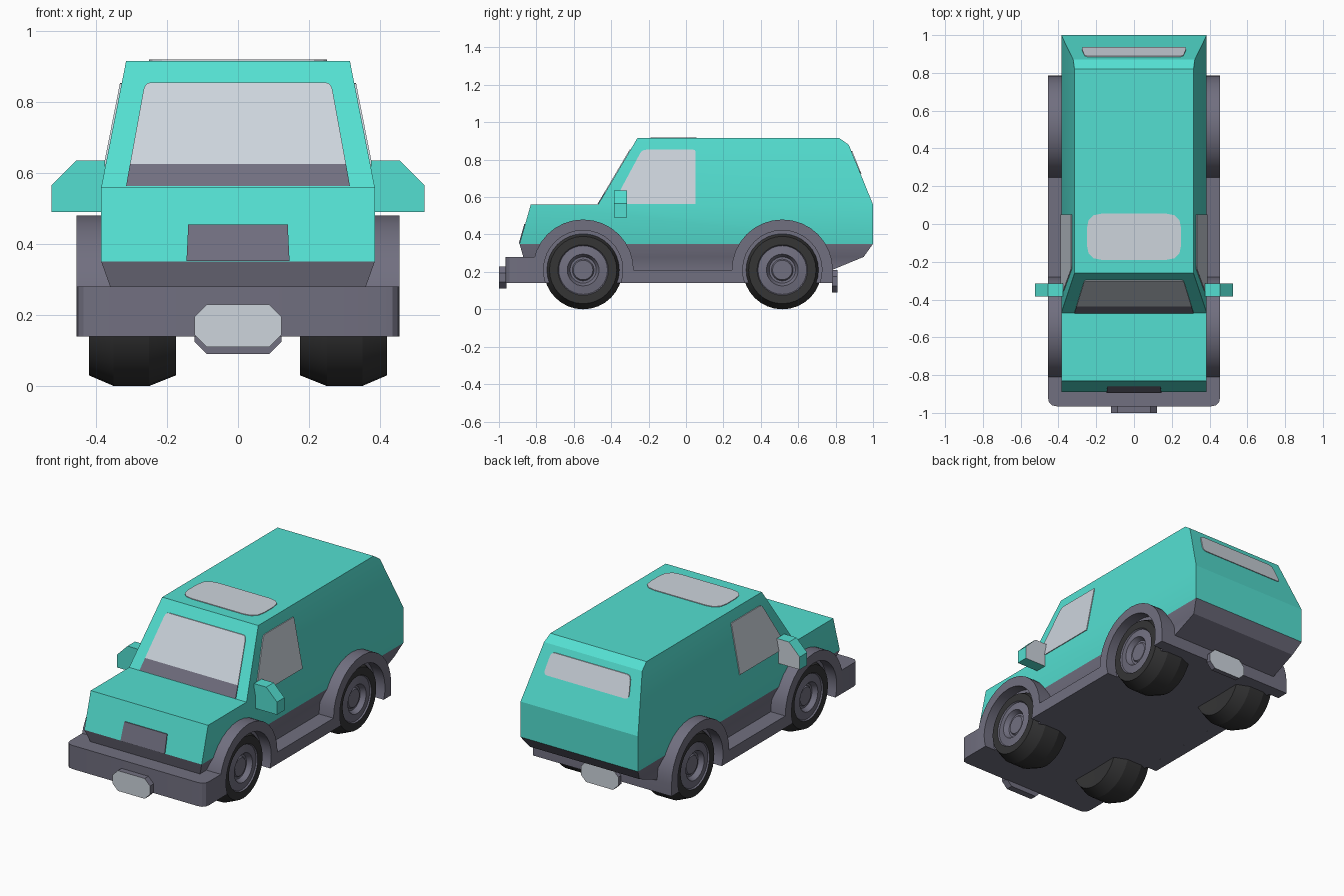
import bpy, bmesh, math

if "Cube" in bpy.data.objects:
    bpy.data.objects.remove(bpy.data.objects["Cube"])


def material(name, rgb):
    m = bpy.data.materials.new(name)
    m.diffuse_color = (*rgb, 1)
    m.use_nodes = True
    m.node_tree.nodes["Principled BSDF"].inputs["Base Color"].default_value = m.diffuse_color
    return m


TEAL = material("teal paint", (0.088, 0.74, 0.64))
GREY = material("dark grey trim", (0.165, 0.16, 0.215))
GLASS = material("pale glass", (0.61, 0.66, 0.72))
BLACK = material("black rubber", (0.035, 0.035, 0.036))


def finish(name, bm, mats, angle=30):
    bmesh.ops.recalc_face_normals(bm, faces=bm.faces)
    me = bpy.data.meshes.new(name)
    bm.to_mesh(me)
    bm.free()
    for m in mats:
        me.materials.append(m)
    ob = bpy.data.objects.new(name, me)
    bpy.context.collection.objects.link(ob)
    bpy.ops.object.select_all(action='DESELECT')
    ob.select_set(True)
    bpy.context.view_layer.objects.active = ob
    bpy.ops.object.shade_smooth_by_angle(angle=math.radians(angle))
    return ob


def slab(name, pts, frame, a, b, mat, end_mat=None):
    """Extrude a 2D outline from depth a to b; frame(u, v, depth) gives xyz."""
    bm = bmesh.new()
    A = [bm.verts.new(frame(u, v, a)) for u, v in pts]
    B = [bm.verts.new(frame(u, v, b)) for u, v in pts]
    bm.faces.new(A)
    end = bm.faces.new(B)
    end.material_index = 1 if end_mat else 0
    n = len(pts)
    for i in range(n):
        j = (i + 1) % n
        bm.faces.new((A[i], A[j], B[j], B[i]))
    return finish(name, bm, [mat, end_mat] if end_mat else [mat])


def rounded(pts, radii):
    """Round the corners of an outline by the given radii."""
    out = []
    for i, (p, r) in enumerate(zip(pts, radii)):
        if r == 0:
            out.append(p)
            continue
        ends = []
        for q in (pts[i - 1], pts[(i + 1) % len(pts)]):
            d = math.dist(p, q)
            ends.append([p[k] + (q[k] - p[k]) * r / d for k in (0, 1)])
        for t in (0, 0.33, 0.67, 1):
            out.append(tuple((1 - t) ** 2 * ends[0][k] + 2 * t * (1 - t) * p[k]
                             + t * t * ends[1][k] for k in (0, 1)))
    return out


def half_width(z):
    if z <= 0.56:
        return 0.36 if z < 0.3 else 0.385
    return 0.385 - (z - 0.56) * 0.07 / 0.355


# Body shell: stacked side profiles sharing edges, closed across the width
bands = [
    ([(-0.47, .56), (-0.26, .915), (.82, .915), (.87, .88), (1, .56)], 0),
    ([(-0.89, .35), (-0.83, .56), (-0.47, .56), (1, .56), (1, .35)], 0),
    ([(-0.87, .28), (-0.89, .35), (1, .35), (.95, .28)], 1),
    ([(-0.80, .21), (-0.87, .28), (.95, .28), (.78, .21)], 1)]
bm = bmesh.new()
verts, edges = {}, {}
for poly, mi in bands:
    for p in poly:
        if p not in verts:
            w = half_width(p[1])
            verts[p] = [bm.verts.new((s * w, *p)) for s in (-1, 1)]
    for side in (0, 1):
        bm.faces.new([verts[p][side] for p in poly]).material_index = mi
    for i, p in enumerate(poly):
        key = frozenset((p, poly[i - 1]))
        edges.setdefault(key, []).append(mi)
for key, users in edges.items():
    if len(users) == 1:
        p, q = key
        f = bm.faces.new((verts[p][0], verts[p][1], verts[q][1], verts[q][0]))
        f.material_index = users[0]
finish("body", bm, [TEAL, GREY], 20)


# Chassis with wheel arches
AXLES = (-0.55, 0.515)


def arc(c, r, a0, a1, n=16):
    return [(c + r * math.cos(math.radians(a0 + (a1 - a0) * i / n)),
             .21 + r * math.sin(math.radians(a0 + (a1 - a0) * i / n)))
            for i in range(n + 1)]


along_x = lambda y, z, x: (x, y, z)
top = [(-0.82, .14)] + arc(AXLES[0], .27, 180, 0) + arc(AXLES[1], .27, 180, 0) + [(.785, .14)]
notches = []
for c in reversed(AXLES):
    notches += arc(c, .212, -19.3, 199.3, 20)
slab("chassis", top, along_x, -.388, .388, GREY)
for s, side in ((-1, "left"), (1, "right")):
    slab(side + "_arches_and_sill", top + notches, along_x, s * .388, s * .455, GREY)

# Front bumper
along_z = lambda x, y, z: (x, y, z)
slab("front_bumper",
     rounded([(-.455, -.77), (-.455, -.965), (.455, -.965), (.455, -.77)], [0, .045, .045, 0]),
     along_z, .14, .28, GREY)

# Blank plates on the front and rear
along_y = lambda x, z, y: (x, y, z)
for name, a, b, z in (("front_plate", -.96, -1.0, .11), ("rear_plate", .78, .81, .09)):
    c, h = .035, .12
    outline = [(-.123, z + c), (-.123 + c, z), (.123 - c, z), (.123, z + c),
               (.123, z + h - c), (.123 - c, z + h), (-.123 + c, z + h), (-.123, z + h - c)]
    slab(name, outline, along_y, a, b, GREY, GLASS)

# Wheels: turned profile of (radius, x), material per ring
profile = [(0, .18), (.13, .175), (.18, .175), (.21, .25), (.21, .35), (.18, .42),
           (.135, .42), (.13, .412), (.085, .42), (.07, .392), (.058, .392), (.052, .4), (0, .4)]
SEG = 32
for y, end in zip(AXLES, ("front", "rear")):
    for s, side in ((-1, "left"), (1, "right")):
        bm = bmesh.new()
        rings = []
        for r, x in profile:
            if r == 0:
                rings.append([bm.verts.new((s * x, y, .21))] * SEG)
            else:
                rings.append([bm.verts.new((s * x, y + r * math.cos(2 * math.pi * i / SEG),
                                            .21 + r * math.sin(2 * math.pi * i / SEG)))
                              for i in range(SEG)])
        for k in range(len(rings) - 1):
            for i in range(SEG):
                j = (i + 1) % SEG
                quad = (rings[k][i], rings[k][j], rings[k + 1][j], rings[k + 1][i])
                f = bm.faces.new(list(dict.fromkeys(quad)))
                f.material_index = 1 if k >= 6 else 0
        finish(f"{end}_{side}_wheel", bm, [BLACK, GREY], 20)

# Windows and grille as thin plates lying on the body planes
T = .005
screen = lambda x, z, t: (x, -.47 + (z - .56) * .21 / .355 - t, z)
tail = lambda x, z, t: (x, .87 + (.88 - z) * .13 / .32 + t, z)
nose = lambda x, z, t: (x, -.89 + (z - .35) * .06 / .21 - t, z)
roof = lambda x, y, t: (x, y, .915 + t)
slab("windscreen", rounded([(-.304, .625), (-.262, .855), (.262, .855), (.304, .625)],
                           [0, .02, .02, 0]), screen, -.002, T, GLASS)
slab("windscreen_base", [(-.315, .563), (-.304, .625), (.304, .625), (.315, .563)],
     screen, -.002, T, GREY)
slab("rear_window", rounded([(-.28, .725), (-.26, .845), (.26, .845), (.28, .725)], [.025] * 4),
     tail, -.002, T, GLASS)
slab("grille", [(-.145, .352), (-.14, .455), (.14, .455), (.145, .352)], nose, -.002, T, GREY)
slab("sunroof", rounded([(-.25, -.19), (-.25, .055), (.25, .055), (.25, -.19)], [.08] * 4),
     roof, -.002, .004, GLASS)

for s, side in ((-1, "left"), (1, "right")):
    flank = lambda y, z, t: (s * (half_width(z) + t), y, z)
    slab(side + "_side_window",
         rounded([(-.34, .562), (-.355, .63), (-.235, .853), (.05, .853), (.05, .562)],
                 [0, .01, .02, .01, 0]), flank, -.002, T, GLASS)
    # Door mirrors, glass facing backwards
    shape = [(s * x, z) for x, z in ((.375, .49), (.525, .49), (.525, .565),
                                     (.455, .635), (.375, .635))]
    slab(side + "_mirror", shape, along_y, -.385, -.315, TEAL, GLASS)
